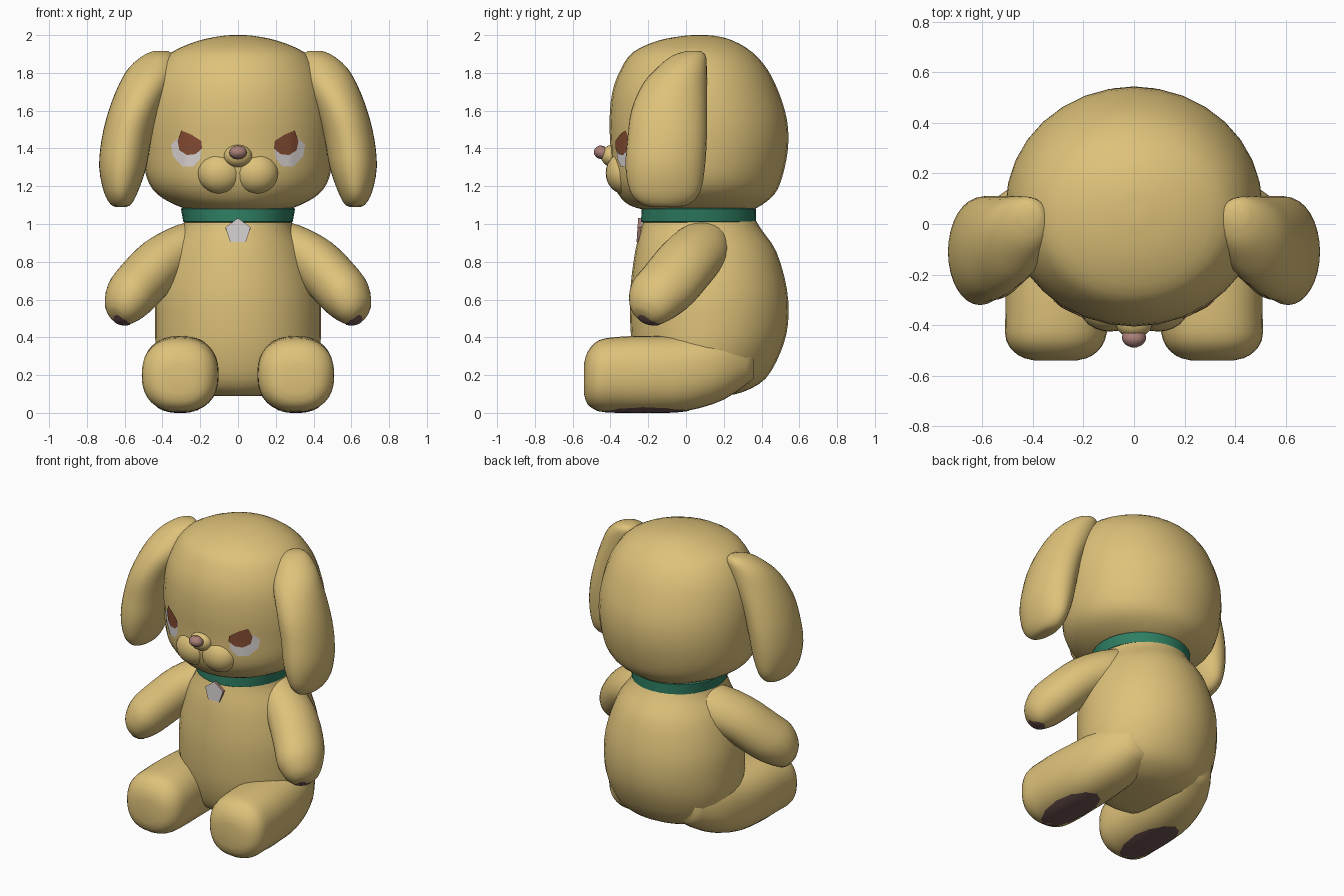
import bpy, bmesh, math
from mathutils import Vector
from mathutils.bvhtree import BVHTree

if "Cube" in bpy.data.objects:
    bpy.data.objects.remove(bpy.data.objects["Cube"])


def material(name, r, g, b):
    lin = [((c / 255 + 0.055) / 1.055) ** 2.4 for c in (r, g, b)]
    m = bpy.data.materials.new(name)
    m.diffuse_color = (*lin, 1)
    m.use_nodes = True
    m.node_tree.nodes["Principled BSDF"].inputs["Base Color"].default_value = m.diffuse_color
    return m


PLUSH = material("golden plush", 222, 194, 122)
BROWN = material("brown iris", 136, 78, 52)
WHITE = material("eye white", 220, 214, 212)
GREEN = material("green collar", 46, 126, 98)
MAUVE = material("mauve nose", 170, 128, 120)
PAD = material("dark paw pad", 112, 86, 84)
SILVER = material("silver tag", 212, 206, 206)
X, Y, Z = Vector((1, 0, 0)), Vector((0, 1, 0)), Vector((0, 0, 1))


def finish(name, bm, mats, angle=60):
    me = bpy.data.meshes.new(name)
    bm.to_mesh(me)
    bm.free()
    for m in mats:
        me.materials.append(m)
    me.shade_smooth()
    me.set_sharp_from_angle(angle=math.radians(angle))
    ob = bpy.data.objects.new(name, me)
    bpy.context.collection.objects.link(ob)
    return ob


def spline(keys, steps):
    """Catmull-Rom interpolation through the key rings."""
    if steps == 1:
        return keys
    out = []
    for i in range(len(keys) - 1):
        p0, p1 = keys[max(i - 1, 0)], keys[i]
        p2, p3 = keys[i + 1], keys[min(i + 2, len(keys) - 1)]
        for s in range(steps):
            t = s / steps
            out.append([0.5 * (2 * b + (c - a) * t + (2 * a - 5 * b + 4 * c - d) * t * t
                               + (3 * b - a - 3 * c + d) * t ** 3)
                        for a, b, c, d in zip(p0, p1, p2, p3)])
    return out + [keys[-1]]


def loft(name, keys, mat, u=X, v=Y, power=2.0, steps=3, n=32, angle=60):
    """Skin elliptical rings (cx, cy, cz, ru, rv) lying in the u-v plane."""
    bm = bmesh.new()
    rings = []
    for cx, cy, cz, ru, rv in spline(keys, steps):
        ring = []
        for k in range(n):
            a = 2 * math.pi * k / n
            c, s = math.cos(a), math.sin(a)
            c = math.copysign(abs(c) ** (2 / power), c)
            s = math.copysign(abs(s) ** (2 / power), s)
            ring.append(bm.verts.new(Vector((cx, cy, cz)) + u * (ru * c) + v * (rv * s)))
        rings.append(ring)
    for r0, r1 in zip(rings, rings[1:]):
        for k in range(n):
            bm.faces.new((r0[k], r0[(k + 1) % n], r1[(k + 1) % n], r1[k]))
    bm.faces.new(rings[0])
    bm.faces.new(rings[-1])
    bmesh.ops.recalc_face_normals(bm, faces=bm.faces)
    return finish(name, bm, [mat], angle)


def upright(rows):
    """(z, front y, back y, half width) -> rings centred on x = 0."""
    return [(0, (f + b) / 2, z, w, (b - f) / 2) for z, f, b, w in rows]


def ball(name, centre, radii, mat):
    bm = bmesh.new()
    bmesh.ops.create_uvsphere(bm, u_segments=24, v_segments=14, radius=1)
    bmesh.ops.scale(bm, vec=radii, verts=bm.verts)
    bmesh.ops.translate(bm, vec=centre, verts=bm.verts)
    return finish(name, bm, [mat])


def decal(name, target, outline, direction, mat, lift):
    """Thin patch projected along direction on to the target's surface."""
    me = target.data
    tree = BVHTree.FromPolygons([w.co for w in me.vertices],
                                [tuple(p.vertices) for p in me.polygons])
    pts = []
    for a, b in zip(outline, outline[1:] + outline[:1]):
        pts += [a.lerp(b, i / 3) for i in range(3)]
    mid = sum(pts, Vector()) / len(pts)
    bm = bmesh.new()

    def drop(p):
        hit = tree.ray_cast(p - direction * 3, direction)[0]
        return bm.verts.new((hit if hit else p) - direction * lift)

    rings = [[drop(mid.lerp(p, f)) for p in pts] for f in (0.25, 0.5, 0.75, 1)]
    n = len(pts)
    bm.faces.new(rings[0])
    for r0, r1 in zip(rings, rings[1:]):
        for k in range(n):
            bm.faces.new((r0[k], r1[k], r1[(k + 1) % n], r0[(k + 1) % n]))
    bm.normal_update()
    for f in bm.faces:
        if f.normal.dot(direction) > 0:
            f.normal_flip()
    return finish(name, bm, [mat])


def oval(cx, cy, rx, ry):
    return [Vector((cx + rx * math.cos(a * math.pi / 6), cy + ry * math.sin(a * math.pi / 6), 0))
            for a in range(12)]


# Body and head
loft("body", upright([
    (0.09, -0.10, 0.20, 0.14), (0.11, -0.18, 0.30, 0.27), (0.18, -0.24, 0.42, 0.38),
    (0.32, -0.28, 0.50, 0.43), (0.47, -0.295, 0.54, 0.44), (0.65, -0.295, 0.535, 0.43),
    (0.85, -0.27, 0.48, 0.37), (0.97, -0.24, 0.40, 0.30), (1.04, -0.22, 0.36, 0.28),
    (1.10, -0.22, 0.35, 0.28)]), PLUSH)
head = loft("head", upright([
    (1.07, -0.20, 0.34, 0.24), (1.10, -0.30, 0.40, 0.33), (1.16, -0.36, 0.47, 0.43),
    (1.25, -0.395, 0.51, 0.485), (1.40, -0.40, 0.54, 0.505), (1.55, -0.405, 0.535, 0.505),
    (1.70, -0.39, 0.49, 0.48), (1.82, -0.345, 0.43, 0.43), (1.91, -0.28, 0.35, 0.35),
    (1.97, -0.15, 0.25, 0.21), (1.995, -0.02, 0.16, 0.09), (2.0, 0.04, 0.10, 0.03)]), PLUSH)

# Muzzle and nose
ball("muzzle_bridge", (0, -0.385, 1.36), (0.075, 0.065, 0.06), PLUSH)
loft("nose", [(0, -0.43, 1.375, 0.045, 0.035), (0, -0.455, 1.38, 0.047, 0.036),
              (0, -0.475, 1.38, 0.035, 0.026), (0, -0.487, 1.38, 0.012, 0.01)],
     MAUVE, X, Z, n=12)

# Collar and tag
loft("collar", upright([(1.005, -0.225, 0.36, 0.275), (1.012, -0.238, 0.372, 0.29),
                        (1.08, -0.235, 0.37, 0.302), (1.09, -0.22, 0.35, 0.285)]),
     GREEN, steps=1, angle=40)
bm = bmesh.new()
bmesh.ops.create_circle(bm, cap_ends=True, segments=5, radius=0.07)
top = bmesh.ops.extrude_face_region(bm, geom=bm.faces[:])
bmesh.ops.translate(bm, vec=(0, 0, 0.02), verts=[g for g in top["geom"] if isinstance(g, bmesh.types.BMVert)])
bmesh.ops.recalc_face_normals(bm, faces=bm.faces)
for f in bm.faces:
    f.material_index = 0 if abs(f.normal.z) > 0.5 else 1
tag = finish("collar_tag", bm, [SILVER, MAUVE], 30)
tag.location = (0, -0.238, 0.96)
tag.rotation_euler = (math.radians(86), 0, 0)

# Paired parts
arm_u = Vector((1, 0, 1)).normalized()
arm_v = Vector((0.40, -0.35, -0.40)).normalized().cross(arm_u)
for side, s in (("right", 1), ("left", -1)):
    def flip(rows):
        return [(s * r[0], *r[1:]) for r in rows]

    def mirror(vec):
        return Vector((s * vec.x, vec.y, vec.z))

    ball(f"{side}_cheek", (s * 0.095, -0.33, 1.27), (0.12, 0.095, 0.11), PLUSH)

    loft(f"{side}_ear", flip([
        (0.41, 0.04, 1.915, 0.04, 0.04), (0.42, 0.015, 1.89, 0.085, 0.09),
        (0.45, -0.02, 1.83, 0.125, 0.13), (0.49, -0.06, 1.74, 0.14, 0.17),
        (0.55, -0.09, 1.60, 0.135, 0.20), (0.59, -0.10, 1.45, 0.132, 0.21),
        (0.61, -0.11, 1.30, 0.125, 0.21), (0.62, -0.11, 1.17, 0.09, 0.185),
        (0.62, -0.11, 1.105, 0.055, 0.125), (0.62, -0.11, 1.09, 0.025, 0.06)]), PLUSH)

    arm = loft(f"{side}_arm", flip([
        (0.15, 0.16, 0.97, 0.07, 0.08), (0.25, 0.10, 0.89, 0.13, 0.15),
        (0.40, 0.01, 0.80, 0.14, 0.165), (0.52, -0.09, 0.68, 0.14, 0.165),
        (0.585, -0.165, 0.605, 0.13, 0.15), (0.63, -0.21, 0.54, 0.09, 0.105),
        (0.645, -0.23, 0.515, 0.04, 0.05)]), PLUSH, mirror(arm_u), mirror(arm_v))

    leg = loft(f"{side}_leg", flip([
        (0.31, -0.54, 0.18, 0.08, 0.08), (0.31, -0.52, 0.185, 0.145, 0.14),
        (0.31, -0.46, 0.197, 0.195, 0.188), (0.305, -0.35, 0.203, 0.203, 0.20),
        (0.305, -0.20, 0.205, 0.20, 0.203), (0.295, 0.00, 0.21, 0.19, 0.20),
        (0.26, 0.20, 0.25, 0.17, 0.18), (0.22, 0.36, 0.30, 0.10, 0.12)]),
        PLUSH, X, Z, power=2.35)

    # Eyes: white patch with the iris over its upper inner part
    white = [(0.19, 1.42), (0.20, 1.345), (0.235, 1.305), (0.295, 1.305), (0.345, 1.36),
             (0.355, 1.42), (0.31, 1.46), (0.25, 1.44)]
    iris = [(0.19, 1.40), (0.195, 1.44), (0.25, 1.475), (0.30, 1.495), (0.32, 1.44),
            (0.31, 1.39), (0.27, 1.365), (0.225, 1.37)]
    decal(f"{side}_eye_white", head, [Vector((s * x, 0, z)) for x, z in white], Y, WHITE, 0.004)
    decal(f"{side}_iris", head, [Vector((s * x, 0, z)) for x, z in iris], Y, BROWN, 0.008)

    # Paw pads
    decal(f"{side}_sole_pad", leg, oval(s * 0.315, -0.23, 0.115, 0.25), Z, PAD, 0.003)
    decal(f"{side}_palm_pad", arm, oval(s * 0.615, -0.195, 0.045, 0.06), Z, PAD, 0.004)
